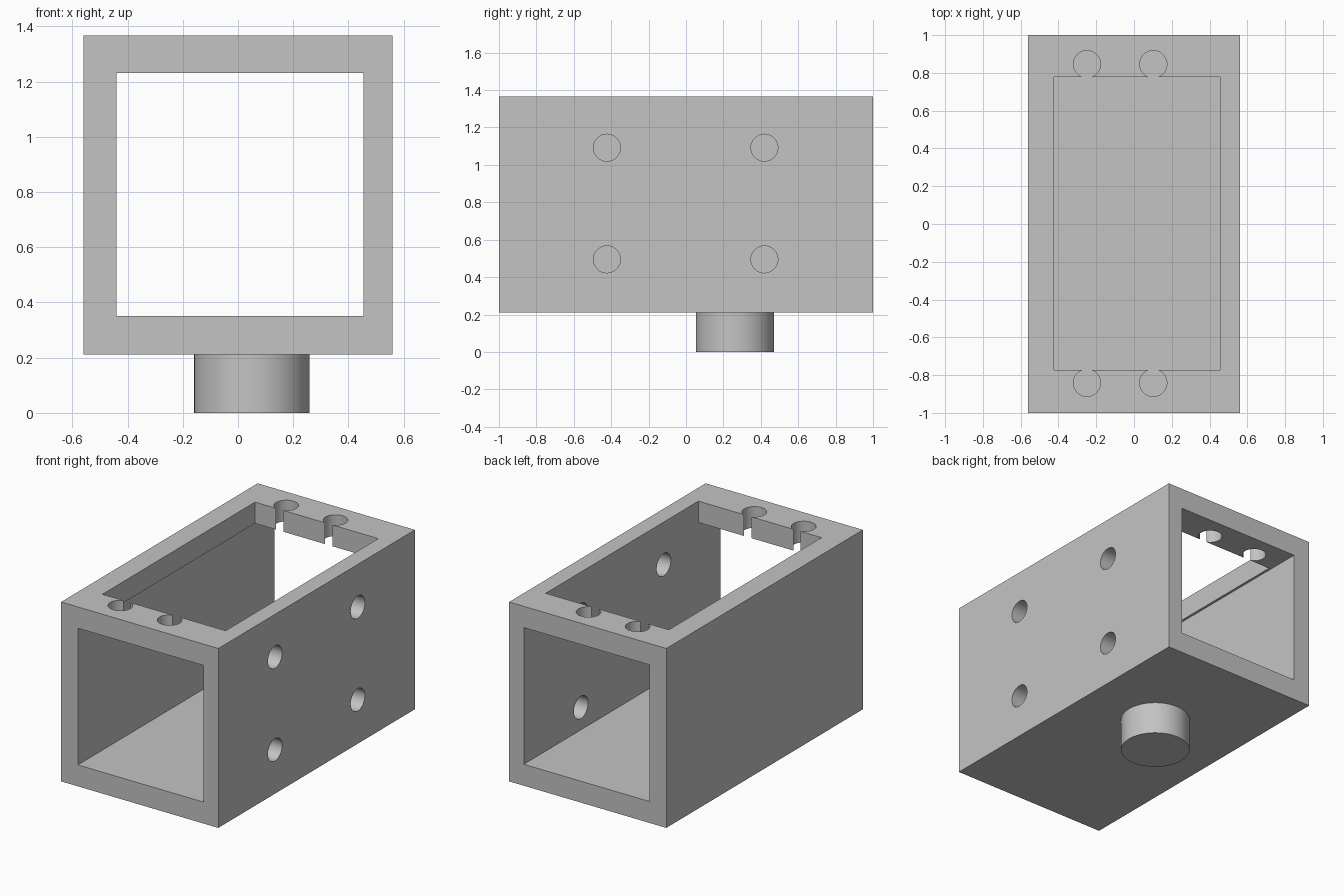
import bpy
from math import pi

cube = bpy.data.objects.get("Cube")
if cube:
    bpy.data.objects.remove(cube, do_unlink=True)

grey = bpy.data.materials.new("light_grey")
grey.use_nodes = True
grey.diffuse_color = (0.55, 0.55, 0.55, 1)
grey.node_tree.nodes["Principled BSDF"].inputs["Base Color"].default_value = grey.diffuse_color


def box(name, x, y, z):
    """Box spanning the given (low, high) ranges."""
    spans = (x, y, z)
    bpy.ops.mesh.primitive_cube_add(size=1, location=[(a + b) / 2 for a, b in spans])
    ob = bpy.context.object
    ob.name = name
    ob.scale = [b - a for a, b in spans]
    bpy.ops.object.transform_apply(location=True, rotation=True, scale=True)
    ob.data.materials.append(grey)
    return ob


def cylinder(name, radius, depth, location, rotation=(0, 0, 0)):
    bpy.ops.mesh.primitive_cylinder_add(vertices=64, radius=radius, depth=depth,
                                        location=location, rotation=rotation)
    ob = bpy.context.object
    ob.name = name
    ob.data.materials.append(grey)
    return ob


def cut(target, cutter):
    """Subtract the cutter, then remove it."""
    cutter.hide_render = True
    mod = target.modifiers.new("cut", 'BOOLEAN')
    mod.operation = 'DIFFERENCE'
    mod.solver = 'EXACT'
    mod.object = cutter
    bpy.context.view_layer.objects.active = target
    bpy.ops.object.modifier_apply(modifier=mod.name)
    bpy.data.objects.remove(cutter, do_unlink=True)


def smooth(ob):
    bpy.ops.object.select_all(action='DESELECT')
    ob.select_set(True)
    bpy.context.view_layer.objects.active = ob
    bpy.ops.object.shade_smooth_by_angle(angle=pi / 6)


# Rectangular tube, open at front and back
bottom, top = 0.212, 1.367
housing = box("tube_housing", (-0.56, 0.56), (-1, 1), (bottom, top))
cut(housing, box("bore_cutter", (-0.44, 0.455), (-1.2, 1.2), (0.35, 1.23)))

# Window in the top wall
cut(housing, box("window_cutter", (-0.424, 0.454), (-0.774, 0.779), (1.1, 1.6)))

# Bolt holes: two at each end of the top wall, four in the left wall
hole = 0.072
for x in (-0.249, 0.102):
    for y in (-0.841, 0.846):
        cut(housing, cylinder("top_hole_cutter", hole, 0.4, (x, y, top)))
for y in (-0.423, 0.419):
    for z in (0.495, 1.092):
        cut(housing, cylinder("side_hole_cutter", hole, 0.4, (0.5, y, z), (0, pi / 2, 0)))
smooth(housing)

# Round mounting peg under the floor
peg = cylinder("mounting_peg", 0.209, bottom, (0.05, 0.262, bottom / 2))
smooth(peg)
